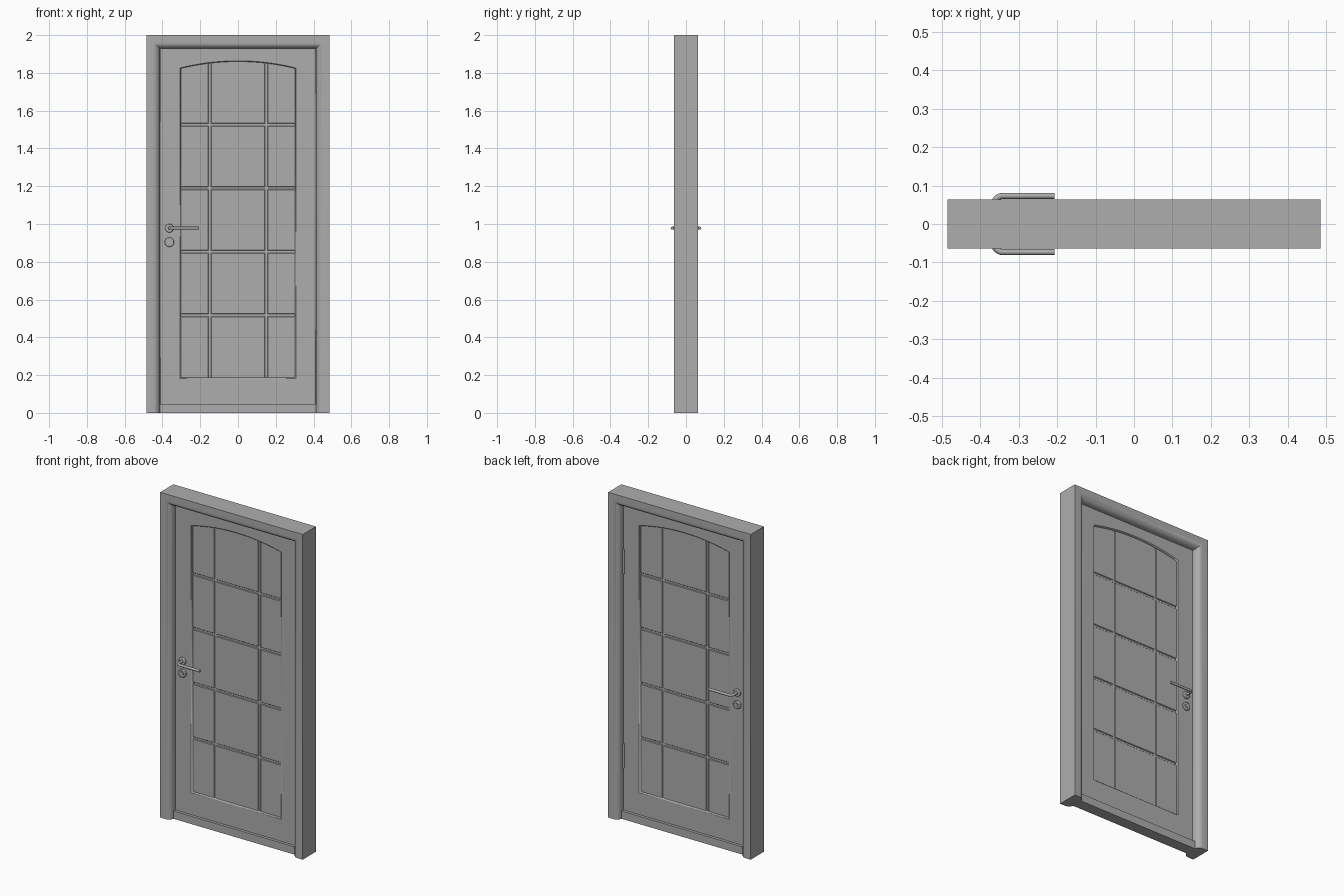
import bpy, bmesh, math

cube = bpy.data.objects.get("Cube")
if cube:
    bpy.data.objects.remove(cube, do_unlink=True)

grey = bpy.data.materials.new("plain_grey")
grey.use_nodes = True
COLOUR = (0.42, 0.42, 0.42, 1)
grey.diffuse_color = COLOUR
grey.node_tree.nodes["Principled BSDF"].inputs["Base Color"].default_value = COLOUR

HALF_W, HALF_D, HEIGHT = 0.485, 0.064, 2.0
LEAF_Y = 0.018


def add_object(name, data):
    ob = bpy.data.objects.new(name, data)
    bpy.context.collection.objects.link(ob)
    data.materials.append(grey)
    return ob


def mesh_object(name, bm):
    bmesh.ops.recalc_face_normals(bm, faces=bm.faces)
    me = bpy.data.meshes.new(name)
    bm.to_mesh(me)
    bm.free()
    return add_object(name, me)


def smooth(ob, angle=35):
    bpy.ops.object.select_all(action='DESELECT')
    ob.select_set(True)
    bpy.context.view_layer.objects.active = ob
    bpy.ops.object.shade_smooth_by_angle(angle=math.radians(angle))


def bevel(ob, width, segments=1):
    mod = ob.modifiers.new("bevel", 'BEVEL')
    mod.width, mod.segments = width, segments


def box(name, x, y, z):
    """Box from (min, max) pairs."""
    bm = bmesh.new()
    bmesh.ops.create_cube(bm, size=1)
    for v in bm.verts:
        for i, (lo, hi) in enumerate((x, y, z)):
            v.co[i] = lo if v.co[i] < 0 else hi
    return mesh_object(name, bm)


def cylinder(name, centre, radius, depth, axis='Y'):
    bm = bmesh.new()
    bmesh.ops.create_cone(bm, cap_ends=True, segments=32, radius1=radius,
                          radius2=radius, depth=depth)
    ob = mesh_object(name, bm)
    ob.location = centre
    if axis == 'Y':
        ob.rotation_euler.x = math.pi / 2
    return ob


# Door frame: rounded profile swept up, across and down with mitred corners
flat, r = 0.035, 0.037
profile = [(0, HALF_D), (0, -HALF_D)]
for side in (-1, 1):
    arc = [(flat + r * math.sin(a), side * (HALF_D - r + r * math.cos(a)))
           for a in [i * math.pi / 16 for i in range(9)]]
    profile += arc if side < 0 else arc[::-1]
bm = bmesh.new()
rings = []
for sx, top in ((-1, 0), (-1, 1), (1, 1), (1, 0)):
    rings.append([bm.verts.new((sx * (HALF_W - d), y, (HEIGHT - d) * top))
                  for d, y in profile])
n = len(profile)
for a, b in zip(rings, rings[1:]):
    for i in range(n):
        j = (i + 1) % n
        bm.faces.new((a[i], a[j], b[j], b[i]))
bm.faces.new(rings[0])
bm.faces.new(rings[-1][::-1])
smooth(mesh_object("door_frame", bm))

# Threshold between the jambs
box("threshold", (-0.42, 0.42), (-0.035, 0.035), (0, 0.048))

# Door leaf: rectangle with an arched opening
curve = bpy.data.curves.new("door_leaf", 'CURVE')
curve.dimensions, curve.fill_mode = '2D', 'BOTH'
curve.extrude, curve.bevel_depth = LEAF_Y - 0.004, 0.004
curve.bevel_resolution, curve.offset = 0, -0.004


def outline(points):
    spline = curve.splines.new('POLY')
    spline.points.add(len(points) - 1)
    for p, (x, z) in zip(spline.points, points):
        p.co = (x, z, 0, 1)
    spline.use_cyclic_u = True


outline([(-0.415, 0.044), (0.415, 0.044), (0.415, 1.94), (-0.415, 1.94)])
open_x, spring, rise = 0.303, 1.823, 0.037
arch_r = (open_x ** 2 + rise ** 2) / (2 * rise)
opening = [(-open_x, 0.187), (open_x, 0.187)]
for i in range(25):
    x = open_x * (1 - i / 12)
    opening.append((x, spring + rise - arch_r + math.sqrt(arch_r ** 2 - x * x)))
outline(opening[::-1])
leaf = add_object("door_leaf", curve)
leaf.rotation_euler.x = math.pi / 2

# Recessed panel: thin core with raised tiles separated by grooves
box("panel_core", (-0.32, 0.32), (-0.001, 0.001), (0.17, 1.87))
xs = (-0.32, -0.15, 0.15, 0.32)
zs = (0.17, 0.517, 0.853, 1.19, 1.525, 1.88)
gap = 0.006
for x0, x1 in zip(xs, xs[1:]):
    for z0, z1 in zip(zs, zs[1:]):
        tile = box("panel_tile", (x0 + gap, x1 - gap), (-0.006, 0.006),
                   (z0 + gap, z1 - gap))
        bevel(tile, 0.003)

# Lever handles and lock plates, same on both sides
hx, hz, kz = -0.363, 0.978, 0.904
for name, z, radius in (("handle_rosette", hz, 0.023), ("lock_rosette", kz, 0.025)):
    plate = cylinder(name, (hx, 0, z), radius, 0.056)
    bevel(plate, 0.004, 2)
    smooth(plate)
smooth(cylinder("lock_cylinder", (hx, 0, kz), 0.012, 0.064))

bend, reach, tube = 0.022, 0.073, 0.008
for side, label in ((-1, "front"), (1, "back")):
    lever = bpy.data.curves.new(label + "_lever", 'CURVE')
    lever.dimensions, lever.bevel_depth = '3D', tube
    lever.bevel_resolution, lever.use_fill_caps = 4, True
    path = [(hx, 0.01)]
    for i in range(9):
        a = i * math.pi / 16
        path.append((hx + bend * (1 - math.cos(a)), reach - bend + bend * math.sin(a)))
    path.append((-0.207, reach))
    spline = lever.splines.new('POLY')
    spline.points.add(len(path) - 1)
    for p, (x, y) in zip(spline.points, path):
        p.co = (x, side * y, hz, 1)
    spline.use_smooth = True
    add_object(label + "_lever", lever)

# Hinge barrels on the back edge
for z in (0.385, 1.58):
    smooth(cylinder("hinge", (0.41, LEAF_Y + 0.004, z), 0.007, 0.15, 'Z'))
